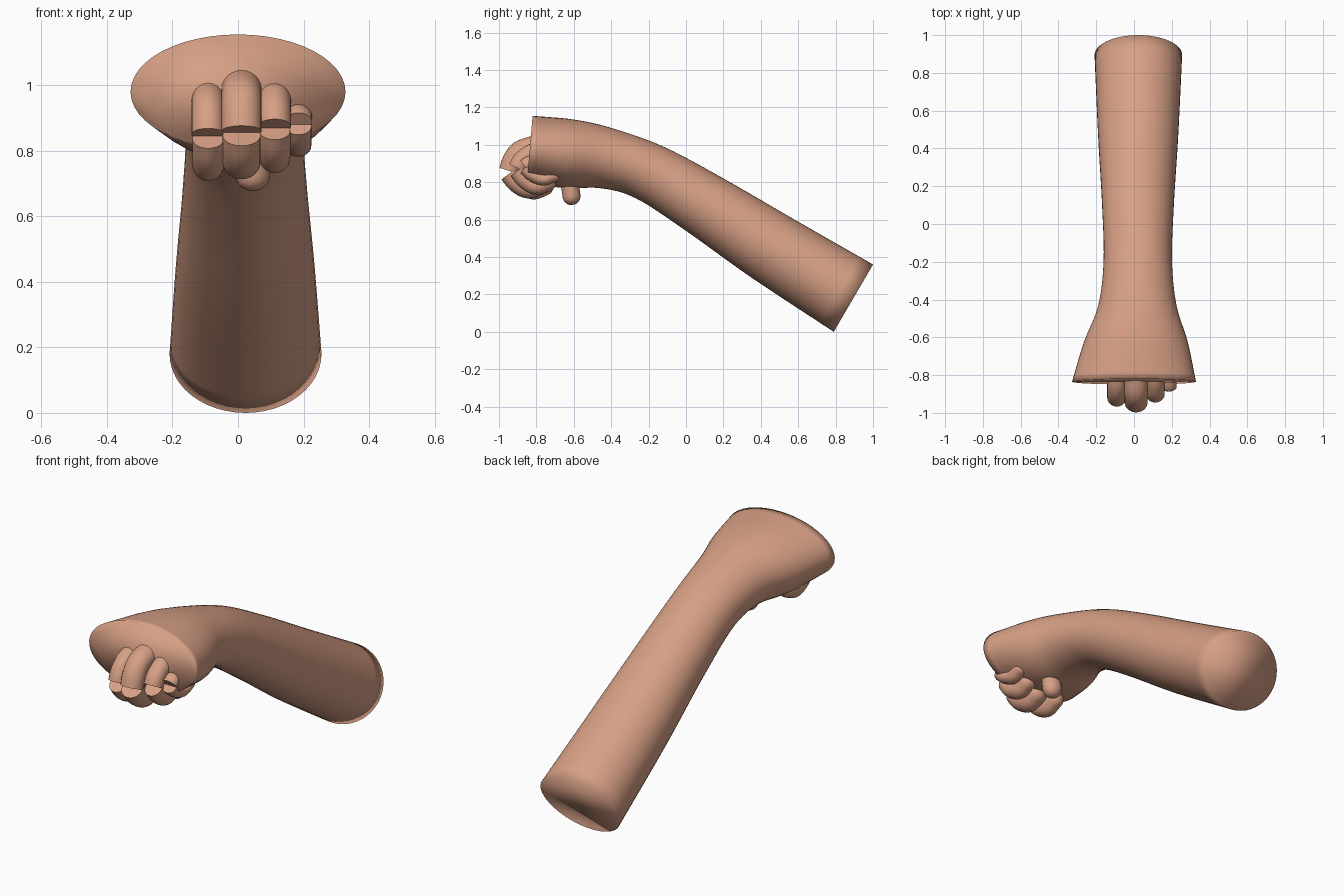
import bpy, bmesh, math
from mathutils import Vector

if "Cube" in bpy.data.objects:
    bpy.data.objects.remove(bpy.data.objects["Cube"])

skin = bpy.data.materials.new("skin")
skin.diffuse_color = (0.68, 0.35, 0.235, 1)
skin.use_nodes = True
skin.node_tree.nodes["Principled BSDF"].inputs["Base Color"].default_value = skin.diffuse_color


def spline(rows, steps):
    """Catmull-Rom resampling of rows of numbers."""
    vs = [Vector(r) for r in rows]
    vs = [vs[0] * 2 - vs[1]] + vs + [vs[-1] * 2 - vs[-2]]
    out = []
    for a, b, c, d in zip(vs, vs[1:], vs[2:], vs[3:]):
        for i in range(steps):
            t = i / steps
            out.append(0.5 * (2 * b + (c - a) * t + (2 * a - 5 * b + 4 * c - d) * t * t
                              + (3 * b - a - 3 * c + d) * t ** 3))
    return out + [vs[-2]]


def loft(name, rings, sharp=None):
    """Closed skin through rings of points, capped at both ends."""
    bm = bmesh.new()
    loops = [[bm.verts.new(p) for p in ring] for ring in rings]
    n = len(loops[0])
    for a, b in zip(loops, loops[1:]):
        for i in range(n):
            bm.faces.new((a[i], a[(i + 1) % n], b[(i + 1) % n], b[i]))
    bm.faces.new(loops[0])
    bm.faces.new(loops[-1])
    bmesh.ops.recalc_face_normals(bm, faces=bm.faces)
    me = bpy.data.meshes.new(name)
    bm.to_mesh(me)
    bm.free()
    me.materials.append(skin)
    ob = bpy.data.objects.new(name, me)
    bpy.context.collection.objects.link(ob)
    for p in me.polygons:
        p.use_smooth = True
    if sharp:
        me.set_sharp_from_angle(angle=math.radians(sharp))
    return ob


def finger_segment(name, x, path, rx, r):
    """Bent tube in the y-z plane: flat at its start, rounded at its end."""
    pts = spline(path, 5)
    rings = []
    for i, p in enumerate(pts):
        t = (pts[min(i + 1, len(pts) - 1)] - pts[max(i - 1, 0)]).normalized()
        rings.append((p, t, 1.0))
    p, t, _ = rings[-1]
    for k in range(1, 6):                      # rounded tip
        a = k / 6 * math.pi / 2
        rings.append((p + t * r * math.sin(a), t, math.cos(a)))
    loops = []
    for p, t, s in rings:
        nrm = Vector((-t.y, t.x))
        loops.append([(x + rx * s * math.cos(a), p.x + nrm.x * r * s * math.sin(a),
                       p.y + nrm.y * r * s * math.sin(a))
                      for a in (j * math.tau / 24 for j in range(24))])
    loft(name, loops, 50)


# forearm and hand: top y, top z, bottom y, bottom z, half width, centre x
sections = [
    (1.00, 0.36, 0.79, 0.00, 0.232, 0.023),
    (0.58, 0.60, 0.35, 0.29, 0.212, 0.022),
    (0.20, 0.82, 0.00, 0.54, 0.190, 0.021),
    (-0.12, 0.99, -0.27, 0.715, 0.181, 0.020),
    (-0.40, 1.09, -0.46, 0.768, 0.207, 0.018),
    (-0.60, 1.135, -0.65, 0.768, 0.275, 0.010),
    (-0.82, 1.155, -0.85, 0.805, 0.328, 0.000),
]
rings = []
for ty, tz, by, bz, w, cx in spline(sections, 6):
    cy, cz, hy, hz = (ty + by) / 2, (tz + bz) / 2, (ty - by) / 2, (tz - bz) / 2
    rings.append([(cx + w * math.cos(a), cy + hy * math.sin(a), cz + hz * math.sin(a))
                  for a in (j * math.tau / 48 for j in range(48))])
loft("arm_and_hand", rings)

# curled fingers: name, x, half width, front y, crease z, top z, bottom z, thickness
fingers = [
    ("index", -0.091, 0.051, -0.970, 0.845, 1.015, 0.705, 0.052),
    ("middle", 0.011, 0.061, -1.000, 0.855, 1.052, 0.710, 0.056),
    ("ring", 0.112, 0.050, -0.950, 0.870, 1.015, 0.730, 0.050),
    ("little", 0.184, 0.042, -0.900, 0.882, 0.960, 0.780, 0.036),
]
for name, x, rx, fy, cz, top, bot, r in fingers:
    k = fy + r                                  # knuckle centre line
    h = top - r - cz
    # upper part runs from the crease back into the palm
    finger_segment(name + "_finger_upper", x,
                   [(k, cz + 0.005), (k + 0.02, cz + 0.45 * h),
                    (k + 0.06, cz + 0.8 * h), (-0.80, top - r)], rx, r)
    # lower part curls back underneath
    d = cz - bot - r
    finger_segment(name + "_finger_lower", x,
                   [(k, cz - 0.008), (k + 0.04, cz - 0.65 * d),
                    (k + 0.10, bot + r), (max(k + 0.16, -0.79), bot + r + 0.02)],
                   rx * 0.95, r * 0.95)

# thumb tip under the palm
finger_segment("thumb", 0.045, [(-0.635, 0.84), (-0.62, 0.78), (-0.612, 0.725)], 0.052, 0.048)
